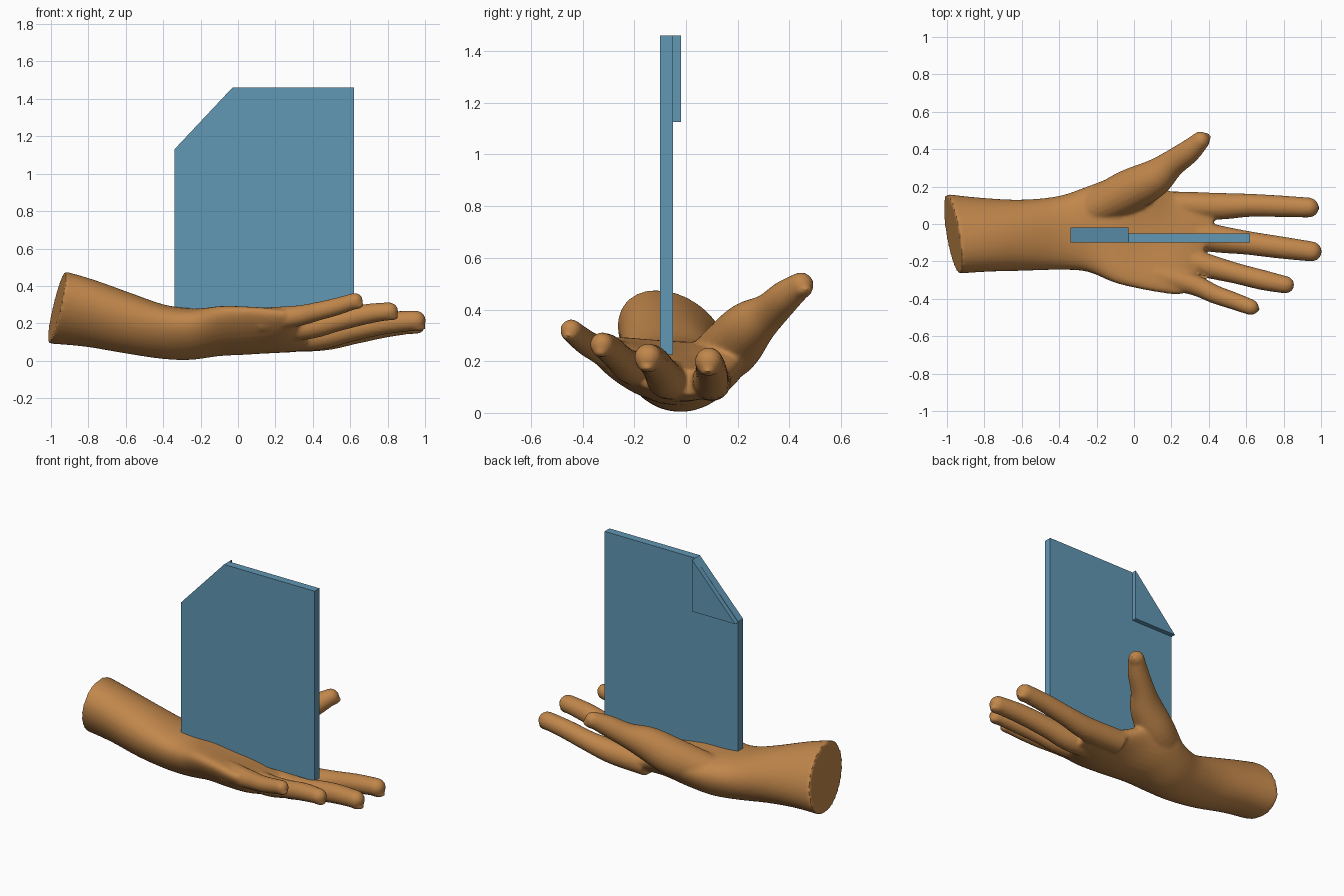
import bpy, bmesh, math
from mathutils import Vector, Matrix

if "Cube" in bpy.data.objects:
    bpy.data.objects.remove(bpy.data.objects["Cube"])


def material(name, rgb):
    m = bpy.data.materials.new(name)
    m.diffuse_color = (*rgb, 1)
    m.use_nodes = True
    m.node_tree.nodes["Principled BSDF"].inputs["Base Color"].default_value = m.diffuse_color
    return m


def add_object(name, bm, mat):
    bmesh.ops.recalc_face_normals(bm, faces=bm.faces)
    me = bpy.data.meshes.new(name)
    bm.to_mesh(me)
    bm.free()
    ob = bpy.data.objects.new(name, me)
    me.materials.append(mat)
    bpy.context.collection.objects.link(ob)
    return ob


def smooth_path(rows, steps=5):
    """Catmull-Rom resampling of rows of numbers."""
    p = [rows[0]] + list(rows) + [rows[-1]]
    out = []
    for i in range(1, len(p) - 2):
        for k in range(steps):
            t = k / steps
            out.append([0.5 * (2 * b + (c - a) * t + (2*a - 5*b + 4*c - d) * t**2
                               + (3*b - a - 3*c + d) * t**3)
                        for a, b, c, d in zip(*p[i - 1:i + 3])])
    return out + [list(rows[-1])]


def loft(bm, rings):
    rings = [[bm.verts.new(v) for v in r] for r in rings]
    n = len(rings[0])
    for a, b in zip(rings, rings[1:]):
        for i in range(n):
            bm.faces.new((a[i], a[(i + 1) % n], b[(i + 1) % n], b[i]))
    bm.faces.new(rings[0][::-1])
    bm.faces.new(rings[-1])


def digit(bm, rows, nail_dir):
    """Tapered finger with a rounded tip and a nail."""
    pts = smooth_path(rows)
    centres = [Vector(q[:3]) for q in pts]
    radii = [q[3] for q in pts]
    axis = (centres[-1] - centres[-3]).normalized()
    tip, r = centres[-1], radii[-1]
    for a in (20, 40, 60, 78):
        centres.append(tip + axis * r * math.sin(math.radians(a)))
        radii.append(r * math.cos(math.radians(a)))
    rings = []
    for i, (c, rad) in enumerate(zip(centres, radii)):
        d = (centres[min(i + 1, len(centres) - 1)] - centres[max(i - 1, 0)]).normalized()
        u = d.cross(Vector((0, 0, 1))).normalized()
        v = u.cross(d)
        rings.append([c + (u * math.cos(t) + v * math.sin(t)) * rad
                      for t in (k * math.tau / 20 for k in range(20))])
    loft(bm, rings)
    # nail
    w = Vector(nail_dir)
    w = (w - axis * w.dot(axis)).normalized()
    rot = Matrix((axis, w.cross(axis), w)).transposed().to_4x4()
    m = (Matrix.Translation(tip + axis * r * 0.15 + w * r * 0.8) @ rot
         @ Matrix.Diagonal((r * 0.85, r * 0.65, r * 0.27, 1)))
    bmesh.ops.create_uvsphere(bm, u_segments=16, v_segments=10, radius=1, matrix=m)


skin = material("skin", (0.53, 0.24, 0.07))
blue = material("page_blue", (0.12, 0.31, 0.46))

# forearm and cupped palm: x, outer y/z, thumb-side y/z, middle z, half thickness, skew
sections = [
    (-0.97, -0.265, 0.34, 0.16, 0.23, 0.285, 0.185, -0.16),
    (-0.80, -0.255, 0.30, 0.14, 0.22, 0.255, 0.175, -0.08),
    (-0.60, -0.25, 0.24, 0.13, 0.20, 0.205, 0.165, 0),
    (-0.40, -0.245, 0.20, 0.15, 0.17, 0.155, 0.145, 0),
    (-0.25, -0.255, 0.20, 0.20, 0.18, 0.142, 0.137, 0),
    (-0.10, -0.315, 0.25, 0.25, 0.22, 0.15, 0.125, 0),
    (0.05, -0.35, 0.26, 0.23, 0.22, 0.145, 0.112, 0),
    (0.20, -0.375, 0.25, 0.175, 0.15, 0.145, 0.098, 0),
    (0.32, -0.37, 0.245, 0.165, 0.12, 0.14, 0.08, 0.15),
    (0.42, -0.33, 0.23, 0.15, 0.12, 0.135, 0.055, 0.35),
]
bm = bmesh.new()
rings = []
for x, yp, zp, yt, zt, zc, h, skew in smooth_path(sections, 4):
    ring = []
    for k in range(40):
        t = k * math.tau / 40
        s = math.cos(t)
        y = (yp + yt) / 2 + (yt - yp) / 2 * s
        mid = zc + (zt - zp) / 2 * s + ((zt + zp) / 2 - zc) * s * s
        lean = 0.06 * math.sin(t) * max(0, -0.6 - x) / 0.37
        ring.append((x + skew * (y + (0.05 if skew < 0 else 0)) + lean * 0.6,
                     y, mid + h * math.sin(t)))
    rings.append(ring)
loft(bm, rings)

# four fingers
fingers = [
    [(.2, .1, .12, .075), (.45, .095, .125, .072), (.62, .1, .15, .062),
     (.78, .095, .18, .058), (.935, .088, .2, .054)],
    [(.2, -.03, .13, .08), (.42, -.075, .13, .075), (.6, -.1, .165, .064),
     (.78, -.125, .2, .06), (.95, -.147, .215, .054)],
    [(.15, -.15, .16, .07), (.38, -.22, .18, .065), (.54, -.262, .215, .056),
     (.69, -.3, .25, .054), (.81, -.325, .265, .047)],
    [(.12, -.27, .215, .07), (.32, -.325, .24, .056), (.43, -.375, .265, .05),
     (.53, -.41, .29, .047), (.625, -.445, .32, .043)],
]
for rows in fingers:
    digit(bm, rows, (0, 0, -1))

# thumb with its fleshy base
digit(bm, [(-.22, .08, .18, .10), (-.04, .17, .25, .115), (.1, .24, .33, .102),
           (.2, .32, .39, .074), (.29, .385, .45, .064), (.355, .445, .495, .05)],
      (0.6, 0.3, -0.6))

# fuse the hand into one smooth skin
hand = add_object("hand", bm, skin)
remesh = hand.modifiers.new("fuse", 'REMESH')
remesh.mode = 'VOXEL'
remesh.voxel_size = 0.01
relax = hand.modifiers.new("relax", 'SMOOTH')
relax.factor = 0.5
relax.iterations = 6
bpy.context.view_layer.objects.active = hand
hand.select_set(True)
bpy.ops.object.convert(target='MESH')
bpy.ops.object.shade_smooth_by_angle(angle=math.radians(40))
hand.select_set(False)


def slab(name, outline, y0, y1):
    """Flat sheet from an x-z outline."""
    bm = bmesh.new()
    loft(bm, [[(x, y, z) for x, z in outline] for y in (y0, y1)])
    return add_object(name, bm, blue)


# document page with a folded corner
slab("page", [(-.34, .225), (.62, .225), (.62, 1.46), (-.03, 1.46), (-.34, 1.13)], -.10, -.05)
slab("folded_corner", [(-.34, 1.125), (-.03, 1.125), (-.03, 1.46)], -.05, -.02)
